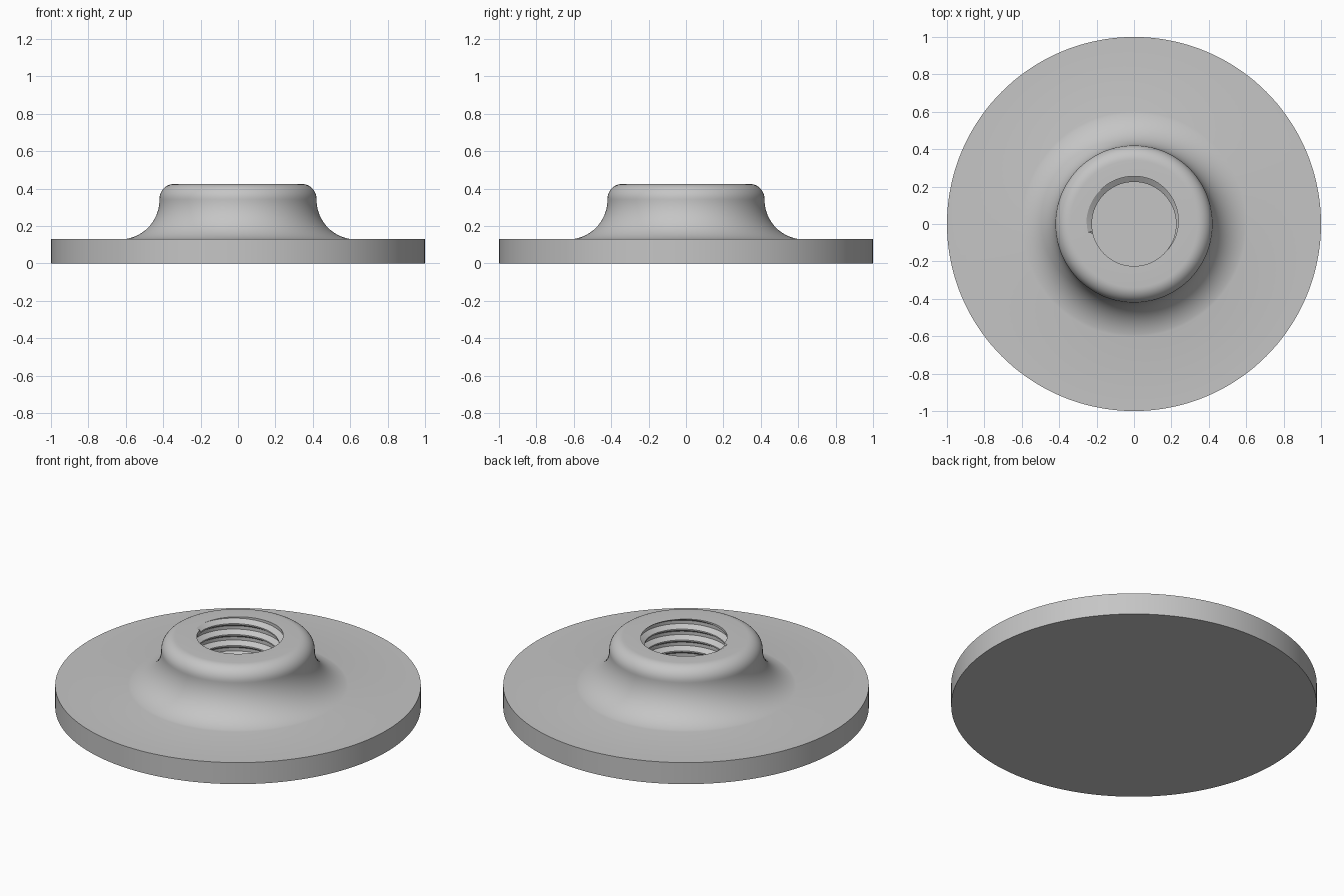
import bpy, bmesh, math

cube = bpy.data.objects.get("Cube")
if cube:
    bpy.data.objects.remove(cube)

SEGS = 144
TOP, FLOOR, BASE = 0.425, 0.13, 0.13
BORE, DEPTH, PITCH = 0.225, 0.03, 0.066
END_ANGLE = math.radians(190)
START_Z = TOP + 0.2 * PITCH - PITCH * END_ANGLE / math.tau


def arc(cx, cz, r, a0, a1, n):
    """Points of an arc in the r-z plane, angles in degrees."""
    angles = [math.radians(a0 + (a1 - a0) * i / n) for i in range(n + 1)]
    return [(cx + r * math.cos(a), cz + r * math.sin(a)) for a in angles]


def groove(z, angle):
    """Bore radius with a trapezoid groove winding upward."""
    helix = START_Z + PITCH * angle / math.tau
    centre = helix + PITCH * round((z - helix) / PITCH)
    if centre > TOP + 0.201 * PITCH:
        return BORE
    off = abs(z - centre) / PITCH
    return BORE + DEPTH * min(1, max(0, (0.44 - off) / 0.29))


# Outer skin: disc, sweeping concave flare and rounded collar
outer = [(0, 0), (1, 0), (1, BASE)]
outer += arc(0.632, 0.34, 0.212, 262, 180, 20)
outer += arc(0.34, TOP - 0.08, 0.08, 0, 90, 10)

# Thread rows follow the helix through each break in the groove section
breaks = (-0.44, -0.15, 0.15, 0.44)
turns = int((TOP - FLOOR) / PITCH) + 3
offsets = [PITCH * (b - t) for t in range(-2, turns) for b in reversed(breaks)]


def column(angle):
    pts = list(outer)
    pts.append((groove(TOP, angle), TOP))
    for off in offsets:
        z = START_Z + PITCH * angle / math.tau + off
        z = min(TOP, max(FLOOR, z))
        pts.append((groove(z, angle), z))
    return pts + [(groove(FLOOR, angle), FLOOR), (0, FLOOR)]


# Spin the columns into one closed skin
bm = bmesh.new()
rings = []
for s in range(SEGS + 1):
    a = math.tau * s / SEGS
    rings.append([bm.verts.new((r * math.cos(a), r * math.sin(a), z))
                  for r, z in column(a)])
for left, right in zip(rings, rings[1:]):
    for i in range(len(left) - 1):
        bm.faces.new((left[i], right[i], right[i + 1], left[i + 1]))
bmesh.ops.remove_doubles(bm, verts=bm.verts, dist=0.00002)
bmesh.ops.dissolve_degenerate(bm, edges=bm.edges, dist=0.00002)
bmesh.ops.recalc_face_normals(bm, faces=bm.faces)

mesh = bpy.data.meshes.new("threaded_flange")
bm.to_mesh(mesh)
bm.free()
flange = bpy.data.objects.new("threaded_flange", mesh)
bpy.context.collection.objects.link(flange)

# Plain grey finish
grey = bpy.data.materials.new("plain_grey")
grey.use_nodes = True
colour = (0.56, 0.56, 0.56, 1)
grey.diffuse_color = colour
grey.node_tree.nodes["Principled BSDF"].inputs["Base Color"].default_value = colour
mesh.materials.append(grey)

# Smooth flare, crisp rim and thread
bpy.ops.object.select_all(action="DESELECT")
flange.select_set(True)
bpy.context.view_layer.objects.active = flange
bpy.ops.object.shade_smooth_by_angle(angle=math.radians(30))
